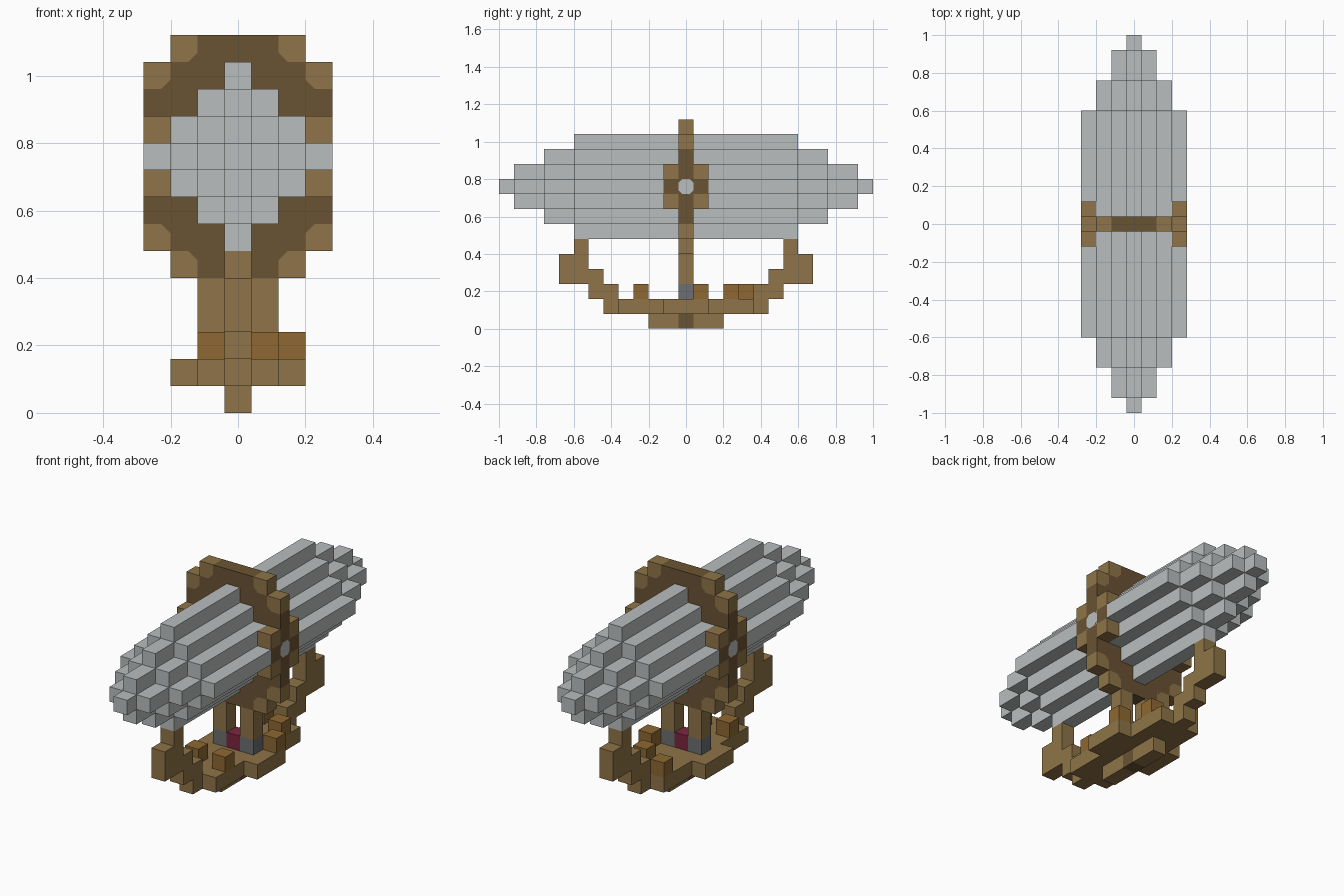
import bpy
import bmesh

V = 0.08          # block edge
MID = 9           # height index of the envelope axis

cube = bpy.data.objects.get("Cube")
if cube:
    bpy.data.objects.remove(cube)


def make_material(name, srgb):
    color = [((c / 255 + 0.055) / 1.055) ** 2.4 for c in srgb] + [1.0]
    m = bpy.data.materials.new(name)
    m.use_nodes = True
    m.diffuse_color = color
    bsdf = next(n for n in m.node_tree.nodes if n.type == 'BSDF_PRINCIPLED')
    bsdf.inputs["Base Color"].default_value = color
    return m


wood = make_material("light wood", (143, 116, 72))
dark = make_material("dark wood", (106, 83, 51))
crate = make_material("orange wood", (142, 104, 50))
cloth = make_material("pale grey cloth", (186, 190, 190))
metal = make_material("dark grey metal", (108, 110, 114))
red = make_material("deep red", (122, 38, 62))


def span(n):
    return range(-n, n + 1)


def finish(name, bm, mats):
    bmesh.ops.recalc_face_normals(bm, faces=bm.faces)
    mesh = bpy.data.meshes.new(name)
    bm.to_mesh(mesh)
    bm.free()
    for m in mats:
        mesh.materials.append(m)
    obj = bpy.data.objects.new(name, mesh)
    bpy.context.collection.objects.link(obj)
    return obj


def blocks(name, cells):
    """Skin a {cell: material} set, keeping only the exposed faces."""
    mats = list(dict.fromkeys(cells.values()))
    bm = bmesh.new()
    for cell, mat in cells.items():
        center = [cell[0] * V, cell[1] * V, (cell[2] + 0.5) * V]
        for axis in range(3):
            for s in (-1, 1):
                near = list(cell)
                near[axis] += s
                if tuple(near) in cells:
                    continue
                u, w = (axis + 1) % 3, (axis + 2) % 3
                corners = []
                for a, b in ((-s, -1), (s, -1), (s, 1), (-s, 1)):
                    p = list(center)
                    p[axis] += s * V / 2
                    p[u] += a * V / 2
                    p[w] += b * V / 2
                    corners.append(bm.verts.new(p))
                bm.faces.new(corners).material_index = mats.index(mat)
    bmesh.ops.remove_doubles(bm, verts=bm.verts, dist=0.001)
    return finish(name, bm, mats)


# Envelope: stepped diamond section tapering to both ends
half_length = [12, 11, 9, 7]
envelope = {}
for x in span(3):
    for dz in span(3 - abs(x)):
        for y in span(half_length[abs(x) + abs(dz)]):
            if not (abs(x) == 3 and abs(y) == 1):
                envelope[x, y, MID + dz] = cloth
blocks("envelope", envelope)

# Hoop around the envelope, with light outer corners
hoop = {}
for x in span(3):
    for dz in span(4):
        reach = abs(x) + abs(dz)
        if 3 < reach < 7:
            hoop[x, 0, MID + dz] = wood if reach == 6 else dark
# Small square rings on both sides
for x in (-3, 3):
    for y in (-1, 1):
        for dz in span(1):
            hoop[x, y, MID + dz] = wood if dz else dark
blocks("hoop", hoop)

# Thin corner inlays that round off the two-tone pattern
bm = bmesh.new()
axis_z = (MID + 0.5) * V


def inlay(points):
    bm.faces.new([bm.verts.new(p) for p in points])


for sx in (-1, 1):
    for sz in (-1, 1):
        for sy in (-1, 1):
            y, c = sy * 0.0415, 0.028
            for px, pz in ((0.12, 0.28), (0.20, 0.20)):
                inlay([(sx * a, y, axis_z + sz * b) for a, b in
                       ((px, pz), (px + c, pz), (px, pz + c))])
            inlay([(sx * 0.2815, sy * a, axis_z + sz * b) for a, b in
                   ((0.04, 0.04), (0.02, 0.04), (0.04, 0.02))])
finish("hoop_inlays", bm, [dark])

# Hull: keel, oval deck and raised stems that meet the envelope
hull = {(0, y, 0): wood if y else dark for y in span(2)}
for x in span(2):
    for y in span([5, 4, 1][abs(x)]):
        hull[x, y, 1] = wood
stem = {2: (5, 6), 3: (6, 7, 8), 4: (7, 8), 5: (7,)}
for z, ys in stem.items():
    for y in ys:
        for s in (-1, 1):
            hull[0, s * y, z] = wood
blocks("hull", hull)

# Two posts hanging from the hoop
for side, x in (("left", 1), ("right", -1)):
    blocks(side + "_post", {(x, 0, z): wood for z in (3, 4)})

# Engine block and deck crates
blocks("engine", {(x, 0, 2): metal if x else red for x in span(1)})
for i, (x, y) in enumerate([(1, -3), (-1, -3), (2, 1), (1, 3), (-1, 4)]):
    blocks("crate_%d" % (i + 1), {(x, y, 2): crate})
